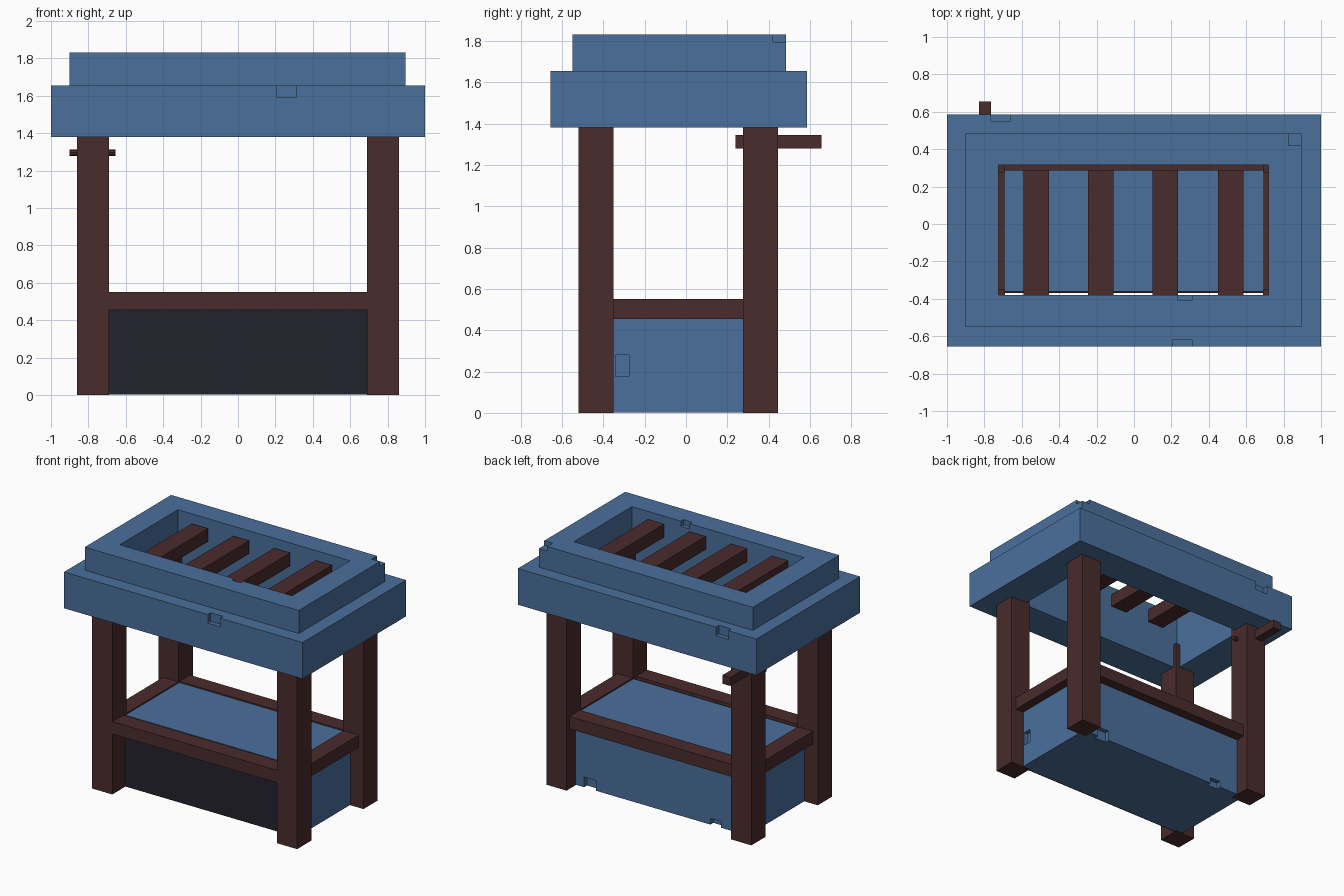
import bpy
import bmesh
from mathutils import Matrix

cube = bpy.data.objects.get("Cube")
if cube:
    bpy.data.objects.remove(cube, do_unlink=True)


def material(name, colour):
    m = bpy.data.materials.new(name)
    m.use_nodes = True
    m.diffuse_color = (*colour, 1)
    m.node_tree.nodes["Principled BSDF"].inputs["Base Color"].default_value = (*colour, 1)
    return m


blue = material("blue stone", (0.069, 0.159, 0.332))
brown = material("dark brown wood", (0.069, 0.025, 0.025))
navy = material("dark navy panel", (0.016, 0.016, 0.025))


def box(name, xs, ys, zs, mat):
    """Box from its extents on each axis."""
    me = bpy.data.meshes.new(name)
    bm = bmesh.new()
    bmesh.ops.create_cube(bm, size=1)
    for v in bm.verts:
        v.co = [r[0] + (c + 0.5) * (r[1] - r[0]) for c, r in zip(v.co, (xs, ys, zs))]
    bm.to_mesh(me)
    bm.free()
    me.materials.append(mat)
    ob = bpy.data.objects.new(name, me)
    bpy.context.collection.objects.link(ob)
    return ob


def cut(target, *extents):
    """Cut a box-shaped hole or chip out of the target."""
    cutter = box("cutter", *extents, blue)
    cutter.hide_render = True
    mod = target.modifiers.new("cut", "BOOLEAN")
    mod.operation = "DIFFERENCE"
    mod.solver = "EXACT"
    mod.object = cutter
    bpy.context.view_layer.update()
    graph = bpy.context.evaluated_depsgraph_get()
    me = bpy.data.meshes.new_from_object(target.evaluated_get(graph))
    target.modifiers.clear()
    target.data = me
    bpy.data.objects.remove(cutter, do_unlink=True)


# Corner posts
for side, xs in (("right", (-0.86, -0.69)), ("left", (0.69, 0.86))):
    for end, ys in (("front", (-0.52, -0.35)), ("back", (0.275, 0.445))):
        box(f"{end}_{side}_post", xs, ys, (0, 1.565), brown)

# Two-step roof frame with an open centre and chipped edges
lower = box("roof_lower_tier", (-1, 1), (-0.655, 0.585), (1.38, 1.655), blue)
upper = box("roof_upper_tier", (-0.9, 0.895), (-0.55, 0.485), (1.655, 1.83), blue)
for tier in (lower, upper):
    cut(tier, (-0.725, 0.72), (-0.38, 0.315), (1, 2))
cut(lower, (0.205, 0.31), (-0.8, -0.62), (1.59, 1.8))
cut(lower, (-0.765, -0.66), (0.55, 0.8), (1.59, 1.8))
cut(upper, (0.825, 1.1), (0.42, 0.6), (1.795, 2))
cut(upper, (0.235, 0.31), (-0.41, -0.3), (1.79, 2))

# Roof slats
for i, x in enumerate((-0.522, -0.177, 0.168, 0.517)):
    box(f"roof_slat_{i + 1}", (x - 0.068, x + 0.068), (-0.42, 0.288), (1.67, 1.77), brown)

# Counter body with chips, and its dark front panel
body = box("counter_body", (-0.75, 0.75), (-0.36, 0.335), (0.003, 0.54), blue)
cut(body, (0.715, 0.9), (-0.34, -0.275), (0.175, 0.28))
cut(body, (0.52, 0.62), (0.3, 0.5), (-0.1, 0.08))
cut(body, (-0.53, -0.44), (0.3, 0.5), (-0.1, 0.05))
box("front_panel", (-0.72, 0.72), (-0.368, -0.36), (0.003, 0.5), navy)

# Counter rails between the posts
for side, ys in (("front", (-0.515, -0.385)), ("back", (0.285, 0.41))):
    box(f"{side}_rail", (-0.75, 0.75), ys, (0.455, 0.55), brown)
for side, xs in (("right", (-0.82, -0.692)), ("left", (0.692, 0.82))):
    box(f"{side}_rail", xs, (-0.42, 0.34), (0.455, 0.55), brown)

# Hanging bar and its cross peg through the back right post
box("hanging_bar", (-0.83, -0.765), (0.24, 0.655), (1.28, 1.345), brown)
peg = bpy.data.meshes.new("cross_peg")
bm = bmesh.new()
bmesh.ops.create_cone(bm, cap_ends=True, segments=8, radius1=0.017, radius2=0.017,
                      depth=0.245, matrix=Matrix.Rotation(1.5708, 4, "Y"))
bm.to_mesh(peg)
bm.free()
peg.materials.append(brown)
peg_ob = bpy.data.objects.new("cross_peg", peg)
peg_ob.location = (-0.778, 0.335, 1.295)
bpy.context.collection.objects.link(peg_ob)
